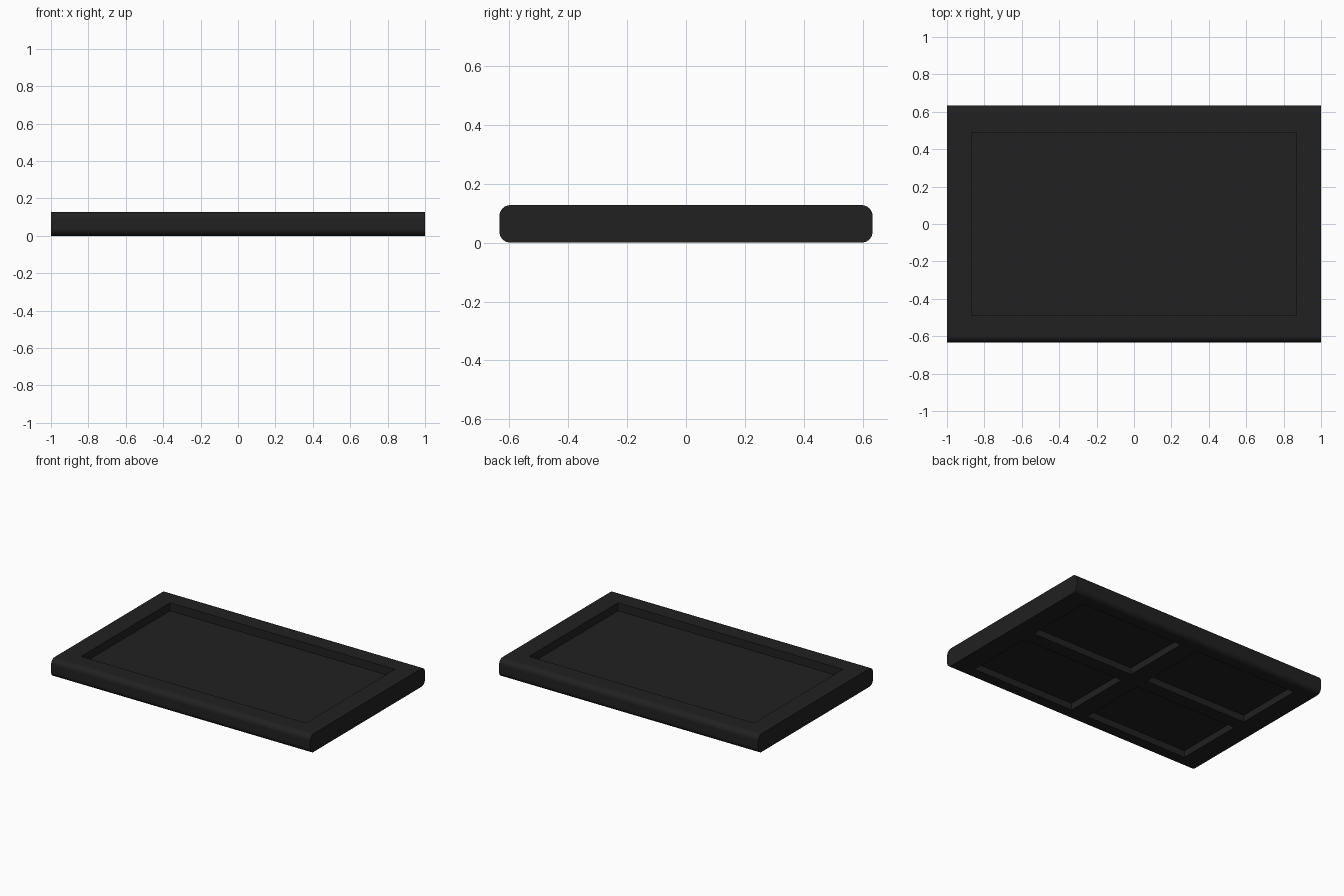
import bpy, bmesh, math

if "Cube" in bpy.data.objects:
    bpy.data.objects.remove(bpy.data.objects["Cube"])

HALF_X, HALF_Y, HEIGHT, RADIUS = 1.0, 0.633, 0.127, 0.037


def box(name, x0, x1, y0, y1, z0, z1):
    bpy.ops.mesh.primitive_cube_add(
        size=1, location=((x0 + x1) / 2, (y0 + y1) / 2, (z0 + z1) / 2))
    ob = bpy.context.object
    ob.name = name
    ob.scale = (x1 - x0, y1 - y0, z1 - z0)
    ob.hide_render = True
    return ob


# Slab: rounded y-z profile extruded along x
profile = []
corners = [(1, 1, 0), (-1, 1, 90), (-1, -1, 180), (1, -1, 270)]
for sy, sz, start in corners:
    cy = sy * (HALF_Y - RADIUS)
    cz = HEIGHT / 2 + sz * (HEIGHT / 2 - RADIUS)
    for i in range(9):
        a = math.radians(start + 90 * i / 8)
        profile.append((cy + RADIUS * math.cos(a), cz + RADIUS * math.sin(a)))

bm = bmesh.new()
cap = bm.faces.new([bm.verts.new((-HALF_X, y, z)) for y, z in profile])
ext = bmesh.ops.extrude_face_region(bm, geom=[cap], use_keep_orig=True)
moved = [v for v in ext["geom"] if isinstance(v, bmesh.types.BMVert)]
bmesh.ops.translate(bm, verts=moved, vec=(2 * HALF_X, 0, 0))
bmesh.ops.recalc_face_normals(bm, faces=bm.faces)
mesh = bpy.data.meshes.new("tray")
bm.to_mesh(mesh)
bm.free()
tray = bpy.data.objects.new("tray", mesh)
bpy.context.collection.objects.link(tray)

# Recess in the top and four pockets underneath
cutters = [box("top_recess_cutter", -0.868, 0.868, -0.49, 0.49, 0.071, 0.3)]
for sx in (-1, 1):
    for sy in (-1, 1):
        xs = sorted((sx * 0.065, sx * 0.86))
        ys = sorted((sy * 0.047, sy * 0.533))
        cutters.append(box("pocket_cutter", *xs, *ys, -0.2, 0.047))

for c in cutters:
    mod = tray.modifiers.new("cut", "BOOLEAN")
    mod.operation = "DIFFERENCE"
    mod.solver = "EXACT"
    mod.object = c

bpy.ops.object.select_all(action="DESELECT")
tray.select_set(True)
bpy.context.view_layer.objects.active = tray
for mod in list(tray.modifiers):
    bpy.ops.object.modifier_apply(modifier=mod.name)
for c in cutters:
    bpy.data.objects.remove(c)

# Smooth only the rounded long edges
bpy.ops.object.shade_smooth_by_angle(angle=math.radians(30))
for p in tray.data.polygons:
    if max(abs(n) for n in p.normal) > 0.999:
        p.use_smooth = False

# Dark plastic
mat = bpy.data.materials.new("dark_plastic")
mat.diffuse_color = (0.015, 0.015, 0.015, 1)
mat.use_nodes = True
mat.node_tree.nodes["Principled BSDF"].inputs["Base Color"].default_value = mat.diffuse_color
tray.data.materials.clear()
tray.data.materials.append(mat)
